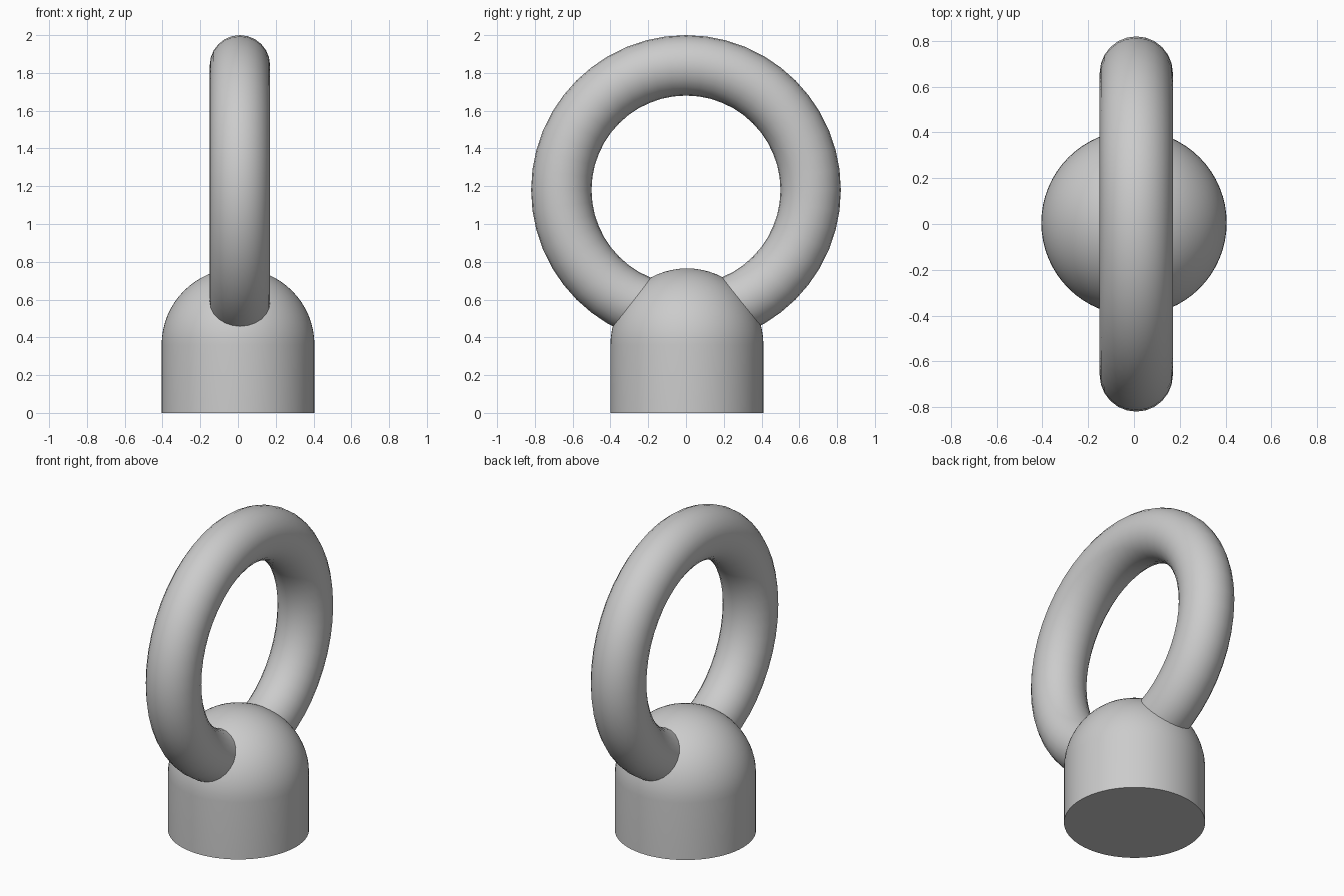
import bpy
import bmesh
from math import sin, cos, pi, radians
from mathutils import Matrix, Vector

cube = bpy.data.objects.get("Cube")
if cube:
    bpy.data.objects.remove(cube, do_unlink=True)

BODY_RADIUS = 0.405
SHOULDER_Z = 0.36
RING_RADIUS = 0.66
TUBE_RADIUS = 0.16
RING_CENTRE = (0.01, 0, 1.18)


def smooth(obj):
    bpy.ops.object.select_all(action="DESELECT")
    obj.select_set(True)
    bpy.context.view_layer.objects.active = obj
    bpy.ops.object.shade_smooth_by_angle(angle=radians(40))


def lathe(name, profile, location, steps=64):
    """Spin an (radius, height) profile around the vertical axis."""
    bm = bmesh.new()
    verts = [bm.verts.new((r, 0, z)) for r, z in profile]
    edges = [bm.edges.new(pair) for pair in zip(verts, verts[1:])]
    bmesh.ops.spin(bm, geom=verts + edges, cent=(0, 0, 0), axis=(0, 0, 1),
                   angle=2 * pi, steps=steps)
    bmesh.ops.remove_doubles(bm, verts=bm.verts, dist=1e-4)
    bmesh.ops.recalc_face_normals(bm, faces=bm.faces)
    mesh = bpy.data.meshes.new(name)
    bm.to_mesh(mesh)
    bm.free()
    obj = bpy.data.objects.new(name, mesh)
    obj.location = location
    bpy.context.collection.objects.link(obj)
    smooth(obj)
    return obj


# Domed base: flat bottom, straight wall, hemispherical top
DOME_STEPS = 16
dome = [(BODY_RADIUS * cos(a), SHOULDER_Z + BODY_RADIUS * sin(a))
        for a in (i * pi / 2 / DOME_STEPS for i in range(DOME_STEPS + 1))]
lathe("domed_base", [(0, 0), (BODY_RADIUS, 0)] + dome, (0, 0.005, 0))

# Upright lifting ring sunk into the dome
bpy.ops.mesh.primitive_torus_add(
    major_radius=RING_RADIUS, minor_radius=TUBE_RADIUS,
    major_segments=48, minor_segments=24,
    location=RING_CENTRE, rotation=(0, pi / 2, 0))
ring = bpy.context.object
ring.name = "lifting_ring"
smooth(ring)
